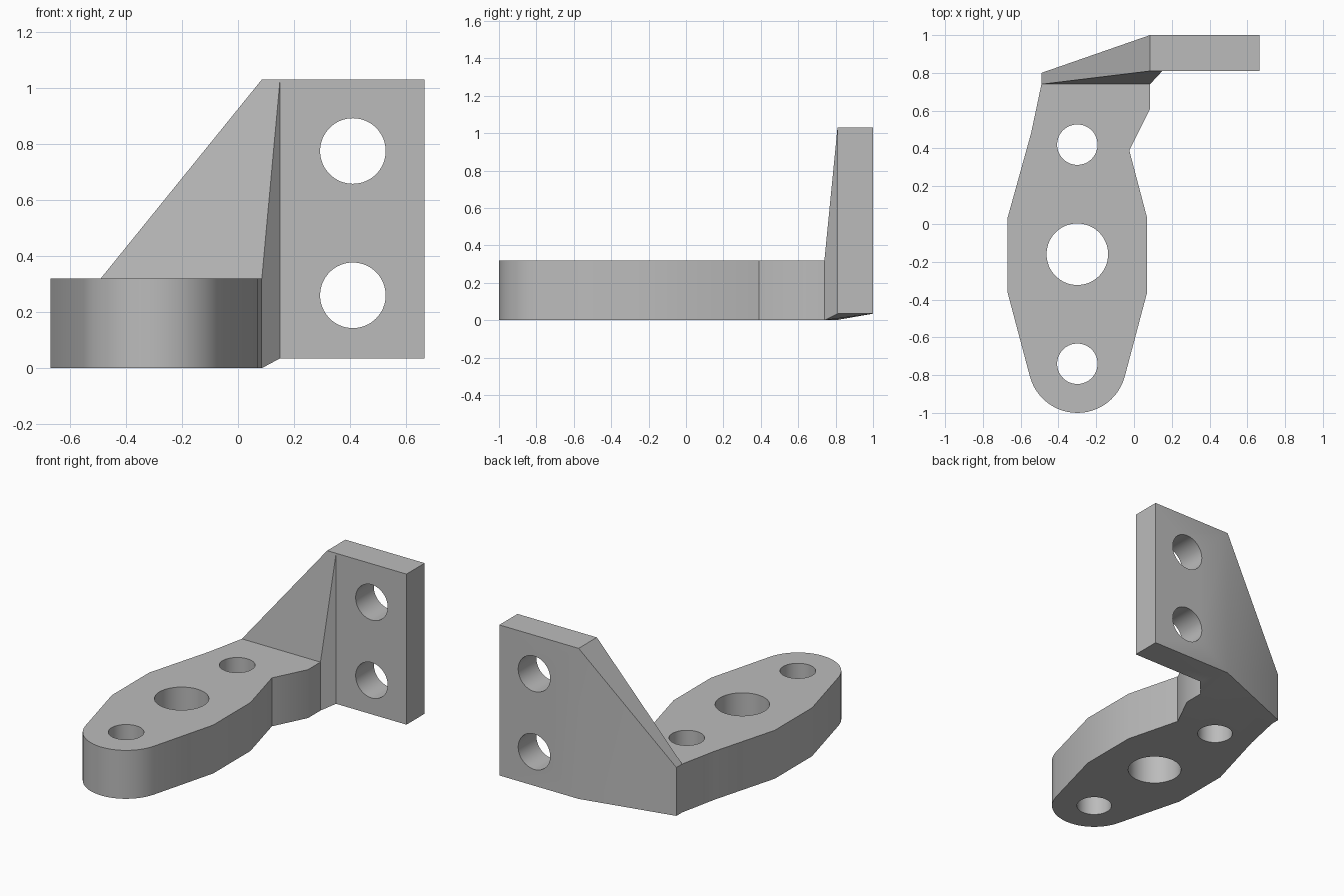
import bpy, bmesh
from math import radians, cos, sin, pi
from mathutils import Matrix, Vector

if "Cube" in bpy.data.objects:
    bpy.data.objects.remove(bpy.data.objects["Cube"])

grey = bpy.data.materials.new("plain grey")
grey.use_nodes = True
colour = (0.5, 0.5, 0.5, 1)
grey.diffuse_color = colour
grey.node_tree.nodes["Principled BSDF"].inputs["Base Color"].default_value = colour

CX = -0.30             # centre line of the base
THICK, TOP, LIFT = 0.32, 1.03, 0.035


def finish(bm, name):
    bmesh.ops.recalc_face_normals(bm, faces=bm.faces)
    mesh = bpy.data.meshes.new(name)
    bm.to_mesh(mesh)
    bm.free()
    mesh.materials.append(grey)
    obj = bpy.data.objects.new(name, mesh)
    bpy.context.collection.objects.link(obj)
    return obj


def prism(name, outline, z0, z1):
    bm = bmesh.new()
    face = bm.faces.new([bm.verts.new((x, y, z0)) for x, y in outline])
    new = bmesh.ops.extrude_face_region(bm, geom=[face])["geom"]
    verts = [v for v in new if isinstance(v, bmesh.types.BMVert)]
    bmesh.ops.translate(bm, verts=verts, vec=(0, 0, z1 - z0))
    return finish(bm, name)


def cylinder(name, centre, radius, axis):
    bm = bmesh.new()
    turn = Matrix.Rotation(pi / 2, 4, "X") if axis == "Y" else Matrix()
    bmesh.ops.create_cone(bm, cap_ends=True, segments=64, radius1=radius, radius2=radius,
                          depth=1, matrix=Matrix.Translation(centre) @ turn)
    return finish(bm, name)


def combine(target, other, operation):
    mod = target.modifiers.new(operation.lower(), "BOOLEAN")
    mod.operation, mod.object, mod.solver = operation, other, "EXACT"
    bpy.context.view_layer.objects.active = target
    bpy.ops.object.modifier_apply(modifier=mod.name)
    bpy.data.objects.remove(other)


# Base: round nose, tapered sides and a notch beside the web
nose = [(CX + 0.26 * cos(radians(a)), -0.74 + 0.26 * sin(radians(a)))
        for a in [195.3 + 149.4 * i / 24 for i in range(25)]]
right = [(0.07, -0.36), (0.07, 0.03), (-0.025, 0.39), (0.085, 0.61), (0.085, 0.74)]
left = [(-0.49, 0.74), (-0.545, 0.48), (-0.67, 0.03), (-0.67, -0.36)]
bracket = prism("bracket", nose + right + left, 0, THICK)

# Sloping web joining the base to the upright plate
bm = bmesh.new()
for x, y, heights in [(-0.49, 0.74, (0, THICK)), (-0.49, 0.80, (0, THICK)),
                      (0.085, 0.74, (0, THICK)), (0.15, 0.81, (LIFT, TOP)),
                      (0.085, 1.0, (LIFT, TOP)), (0.085, 0.81, (TOP,))]:
    for z in heights:
        bm.verts.new((x, y, z))
bmesh.ops.convex_hull(bm, input=bm.verts)
bmesh.ops.dissolve_limit(bm, angle_limit=radians(0.5), verts=bm.verts, edges=bm.edges)
web = finish(bm, "web")

# Upright plate
plate = prism("upright_plate", [(0.15, 0.81), (0.665, 0.81), (0.665, 1.0), (0.085, 1.0)],
              LIFT, TOP)

combine(bracket, web, "UNION")
combine(bracket, plate, "UNION")

# Bolt holes through the base and the upright plate
for y, r in [(-0.74, 0.107), (-0.16, 0.163), (0.42, 0.107)]:
    combine(bracket, cylinder("base_hole", Vector((CX, y, 0.16)), r, "Z"), "DIFFERENCE")
for z in (0.26, 0.775):
    combine(bracket, cylinder("plate_hole", Vector((0.41, 0.9, z)), 0.117, "Y"), "DIFFERENCE")

bpy.ops.object.select_all(action="DESELECT")
bracket.select_set(True)
bpy.context.view_layer.objects.active = bracket
bpy.ops.object.shade_smooth_by_angle(angle=radians(30))
